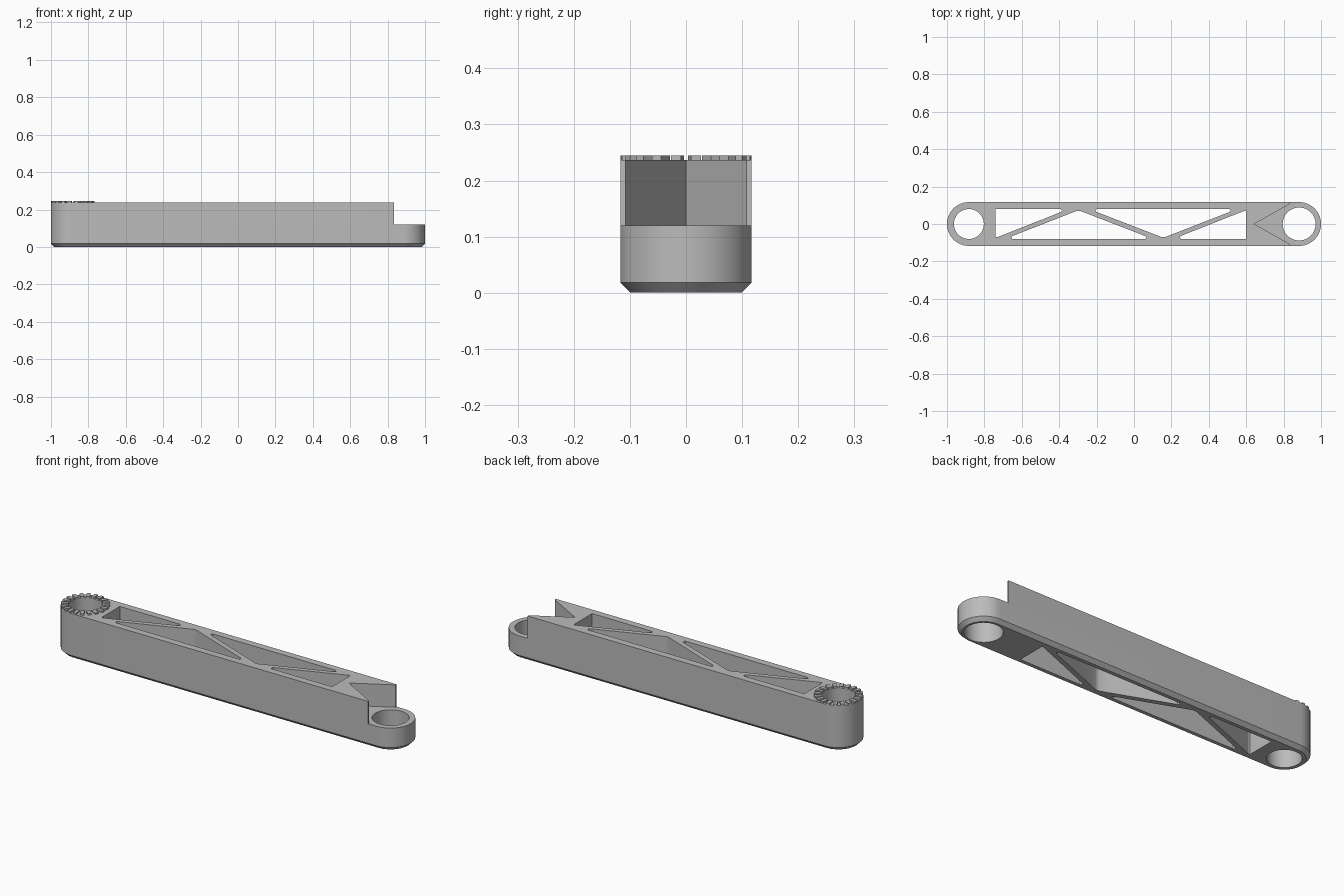
import bpy, bmesh, math
from mathutils import Matrix

cube = bpy.data.objects.get("Cube")
if cube:
    bpy.data.objects.remove(cube, do_unlink=True)

R, END = 0.117, 0.883          # end radius and pivot distance
TOP, STEP, CHAMFER = 0.237, 0.12, 0.018

grey = bpy.data.materials.new("grey plastic")
grey.use_nodes = True
grey.diffuse_color = (0.5, 0.5, 0.5, 1)
grey.node_tree.nodes["Principled BSDF"].inputs["Base Color"].default_value = (0.5, 0.5, 0.5, 1)


def make(name, bm):
    bmesh.ops.recalc_face_normals(bm, faces=bm.faces)
    mesh = bpy.data.meshes.new(name)
    bm.to_mesh(mesh)
    bm.free()
    mesh.materials.append(grey)
    obj = bpy.data.objects.new(name, mesh)
    bpy.context.collection.objects.link(obj)
    return obj


def loft(name, rings):
    """Stack closed outlines, given as (points, z), into a capped solid."""
    bm = bmesh.new()
    loops = [[bm.verts.new((x, y, z)) for x, y in pts] for pts, z in rings]
    for low, high in zip(loops, loops[1:]):
        for i in range(len(low)):
            j = (i + 1) % len(low)
            bm.faces.new((low[i], low[j], high[j], high[i]))
    bm.faces.new(loops[0][::-1])
    bm.faces.new(loops[-1])
    return make(name, bm)


def arc(cx, r, start, sweep, n):
    return [(cx + r * math.cos(start + sweep * i / n), r * math.sin(start + sweep * i / n))
            for i in range(n + 1)]


def stadium(r):
    return arc(END, r, -math.pi / 2, math.pi, 32) + arc(-END, r, math.pi / 2, math.pi, 32)


def cut(obj, name, pts, z0=-0.1, z1=0.4):
    cutter = loft(name, [(pts, z0), (pts, z1)])
    cutter.hide_render = True
    mod = obj.modifiers.new(name, "BOOLEAN")
    mod.operation, mod.solver, mod.object = "DIFFERENCE", "EXACT", cutter
    bpy.context.view_layer.objects.active = obj
    bpy.ops.object.modifier_apply(modifier=name)
    bpy.data.objects.remove(cutter, do_unlink=True)


# Arm body with chamfered underside
arm = loft("arm_body", [(stadium(R - CHAMFER), 0), (stadium(R), CHAMFER), (stadium(R), TOP)])

# V-shaped step above the low lug
cut(arm, "step_cutter", [(0.642, 0), (0.835, -0.108), (0.835, -0.2), (1.1, -0.2),
                         (1.1, 0.2), (0.835, 0.2), (0.835, 0.108)], STEP)

# Pivot bores
cut(arm, "toothed_bore", arc(-END, 0.08, 0, math.tau, 64)[:-1])
cut(arm, "lug_bore", arc(END, 0.088, 0, math.tau, 64)[:-1])

# Truss pockets with blunt tips
side = [(-0.74, 0.08), (-0.74, -0.07), (-0.732, -0.071), (-0.39, 0.064), (-0.385, 0.07), (-0.39, 0.08)]
middle = [(-0.65, -0.08), (0.06, -0.08), (0.067, -0.074), (0.062, -0.065),
          (-0.285, 0.069), (-0.297, 0.071), (-0.309, 0.069), (-0.65, -0.064), (-0.657, -0.072)]
for name, pts in (("side", side), ("middle", middle)):
    cut(arm, name + "_pocket", pts)
    # Same shape turned half round about the truss centre
    cut(arm, name + "_pocket_turned", [(-0.14 - x, -y) for x, y in pts])

# Ring of locking teeth
COUNT = 20
bm = bmesh.new()
for i in range(COUNT):
    turn = Matrix.Rotation(math.tau * (i + 0.5) / COUNT, 4, "Z")
    place = (Matrix.Translation((-END, 0, TOP + 0.003)) @ turn
             @ Matrix.Translation((0.0985, 0, 0)) @ Matrix.Diagonal((0.036, 0.018, 0.01, 1)))
    bmesh.ops.create_cube(bm, size=1, matrix=place)
teeth = make("locking_teeth", bm)

# Smooth round walls, crisp edges
bpy.ops.object.select_all(action="DESELECT")
arm.select_set(True)
bpy.context.view_layer.objects.active = arm
bpy.ops.object.shade_smooth_by_angle(angle=math.radians(25))
